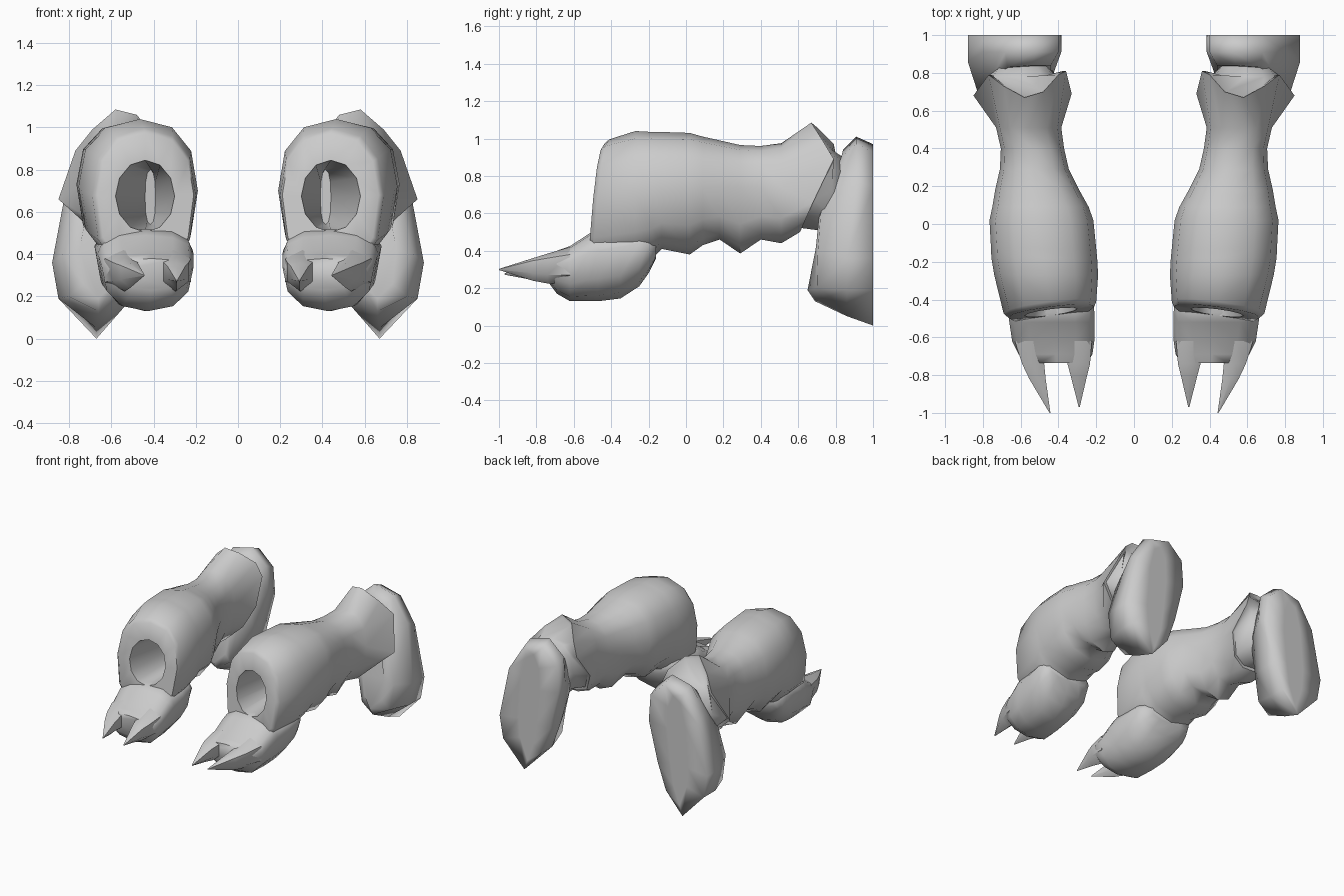
import bpy, bmesh, math

N = 12  # sides of the tubular parts


def ring(y, x0, x1, z0, z1, zc=None, tilt=0.0, skew=0.0, n=N, p=0.85):
    """Rounded section in the xz plane, clockwise from the top; zc is the widest height."""
    zc = (z0 + z1) / 2 if zc is None else zc
    xc, pts = (x0 + x1) / 2, []
    for k in range(n):
        a = 2 * math.pi * k / n
        s, c = math.sin(a), math.cos(a)
        x = xc + (x1 - x0) / 2 * math.copysign(abs(s) ** p, s)
        z = zc + (z1 - zc if c > 0 else zc - z0) * math.copysign(abs(c) ** p, c)
        pts.append((x, y + tilt * (z - 0.7) - skew * (x - 0.44), z))
    return pts


def scaled(pts, sx, sz, dy, c):
    """Shrink a ring about centre c (x, z) and shift it along y."""
    return [(c[0] + (x - c[0]) * sx, y + dy, c[1] + (z - c[1]) * sz) for x, y, z in pts]


def loft(name, rings, angle=40):
    bm = bmesh.new()
    vs = [[bm.verts.new(p) for p in r] for r in rings]
    for a, b in zip(vs, vs[1:]):
        n = len(a)
        for i in range(n):
            j = (i + 1) % n
            bm.faces.new((a[i], a[j], b[j], b[i]))
    bm.faces.new(vs[0])
    bm.faces.new(vs[-1])
    bmesh.ops.remove_doubles(bm, verts=bm.verts, dist=1e-5)
    bmesh.ops.recalc_face_normals(bm, faces=bm.faces)
    me = bpy.data.meshes.new(name)
    bm.to_mesh(me)
    bm.free()
    ob = bpy.data.objects.new(name, me)
    bpy.context.collection.objects.link(ob)
    bpy.ops.object.select_all(action='DESELECT')
    ob.select_set(True)
    bpy.context.view_layer.objects.active = ob
    bpy.ops.object.shade_smooth_by_angle(angle=math.radians(angle))
    # second arm
    ob.modifiers.new("Mirror", 'MIRROR').use_axis[0] = True
    return ob


# forearm: bored front face, swollen barrel, wavy underside, flared rear collar
collar = [(0.48, 0.70, 1.06), (0.58, 0.67, 1.085), (0.69, 0.73, 0.99), (0.77, 0.79, 0.89),
          (0.85, 0.68, 0.66), (0.75, 0.64, 0.57), (0.62, 0.61, 0.50), (0.50, 0.60, 0.50),
          (0.40, 0.63, 0.54), (0.33, 0.69, 0.69), (0.36, 0.81, 0.87), (0.40, 0.79, 0.97)]
F = dict(tilt=0.10, skew=0.13)
sections = [
    (-0.27, 0.19, 0.74, 0.34, 1.04, 0.70), (-0.18, 0.195, 0.755, 0.36, 1.035, 0.72),
    (-0.13, 0.20, 0.757, 0.41, 1.035, 0.72),
    (0.02, 0.215, 0.765, 0.38, 1.03, 0.73), (0.09, 0.24, 0.75, 0.43, 1.01, 0.74),
    (0.18, 0.29, 0.735, 0.46, 0.99, 0.74), (0.29, 0.345, 0.71, 0.385, 0.965, 0.74),
    (0.40, 0.37, 0.705, 0.46, 0.96, 0.74), (0.51, 0.385, 0.73, 0.44, 0.975, 0.74)]
loft("forearm", [
    ring(0.15, 0.39, 0.44, 0.54, 0.80, skew=0.13),
    ring(-0.465, 0.30, 0.58, 0.505, 0.845, p=1, **F),
    ring(-0.465, 0.21, 0.665, 0.32, 0.97, 0.68, **F),
    ring(-0.44, 0.20, 0.69, 0.30, 0.995, 0.68, **F)]
    + [ring(*s) for s in sections]
    + [collar, scaled(collar, 0.92, 0.92, 0.0, (0.57, 0.78)),
       ring(0.78, 0.41, 0.77, 0.50, 0.94), ring(0.84, 0.45, 0.72, 0.52, 0.90)], 60)

# hand: rounded palm rising to the forearm and sloping down to the claws
loft("hand", [ring(*s) for s in [
    (-0.16, 0.30, 0.64, 0.36, 0.48), (-0.20, 0.25, 0.67, 0.28, 0.50, 0.43),
    (-0.25, 0.225, 0.68, 0.21, 0.50, 0.44),
    (-0.35, 0.215, 0.675, 0.145, 0.50, 0.42), (-0.47, 0.21, 0.665, 0.13, 0.52, 0.40),
    (-0.52, 0.21, 0.66, 0.13, 0.49, 0.39),
    (-0.62, 0.21, 0.645, 0.13, 0.425, 0.34), (-0.69, 0.22, 0.61, 0.17, 0.40, 0.33),
    (-0.735, 0.25, 0.57, 0.23, 0.38, 0.32)]], 60)

# two pointed claws per hand
for name, tip, sect in [
        ("inner_claw", (0.29, -0.97, 0.275), [(-0.62, 0.212, 0.40), (-0.74, 0.225, 0.36), (-0.80, 0.242, 0.342)]),
        ("outer_claw", (0.445, -1.0, 0.30), [(-0.62, 0.44, 0.643), (-0.74, 0.468, 0.60), (-0.82, 0.462, 0.56)])]:
    heights = [(0.22, 0.42), (0.225, 0.385), (0.24, 0.36)]
    rings = [ring(y, a, b, *h, 0.33, n=6) for (y, a, b), h in zip(sect, heights)]
    end = [tuple(t + d * 0.003 for t, d in zip(tip, (math.sin(k * math.pi / 3), 0, math.cos(k * math.pi / 3))))
           for k in range(6)]
    loft(name, rings + [end], 50)

# elbow guard: tall slanted pad, flat at the back, pointed at the bottom
outline = [(0.52, 0.97), (0.68, 0.93), (0.80, 0.74), (0.88, 0.36), (0.85, 0.19),
           (0.67, 0.0), (0.53, 0.16), (0.46, 0.36), (0.385, 0.66), (0.40, 0.86)]
back = [(x, 1.0, z) for x, z in outline]
middle = [(x, 0.91, 1.01 + (z - 0.97) * 0.98) if z > 0.5 else (x, 0.86, z + 0.05 * (z < 0.1))
          for x, z in outline]
front = [(0.54, 0.84, 0.94), (0.67, 0.83, 0.90), (0.78, 0.72, 0.60), (0.83, 0.705, 0.40),
         (0.80, 0.70, 0.20), (0.66, 0.69, 0.13), (0.56, 0.70, 0.20), (0.52, 0.71, 0.40),
         (0.44, 0.76, 0.62), (0.44, 0.84, 0.85)]
inner = scaled(front, 0.6, 0.8, -0.01, (0.63, 0.5))
inner[5] = (0.66, 0.65, 0.19)
loft("elbow_guard", [scaled(back, 0.35, 0.85, 0, (0.63, 0.5)), back, middle, front, inner], 100)
